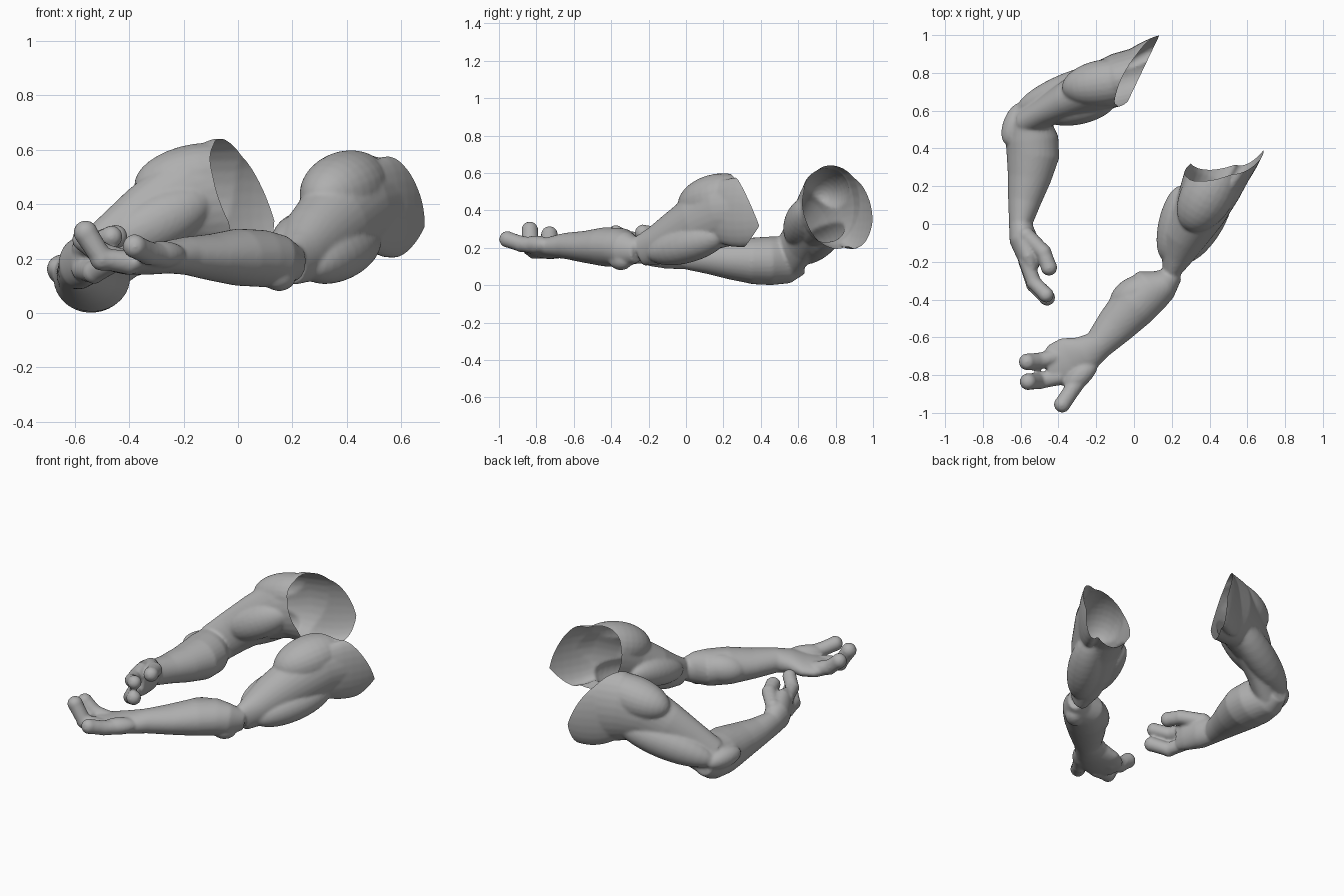
import bpy, bmesh, math
from mathutils import Vector, Matrix

skin = bpy.data.materials.new("grey_skin")
skin.diffuse_color = (0.43, 0.43, 0.43, 1)
UP = Vector((0, 0, 1))


def loft(bm, rings, n=28):
    """Closed tube; each ring is x, y, z, half width, half height."""
    pts = [Vector(r[:3]) for r in rings]
    loops = []
    for i, r in enumerate(rings):
        t = (pts[min(i + 1, len(pts) - 1)] - pts[max(i - 1, 0)]).normalized()
        side = t.cross(UP).normalized()
        up = side.cross(t)
        loops.append([bm.verts.new(pts[i] + side * r[3] * math.cos(a) + up * r[4] * math.sin(a))
                      for a in (2 * math.pi * k / n for k in range(n))])
    for a, b in zip(loops, loops[1:]):
        for k in range(n):
            bm.faces.new((a[k], a[(k + 1) % n], b[(k + 1) % n], b[k]))
    bm.faces.new(loops[0][::-1])
    bm.faces.new(loops[-1])


def muscle(bm, p, q, r, flat=1.0):
    """Ellipsoid stretched between two points."""
    p, q = Vector(p), Vector(q)
    d = q - p
    t = d.normalized()
    side = t.cross(UP).normalized()
    rot = Matrix((side, side.cross(t), t)).transposed().to_4x4()
    m = Matrix.Translation((p + q) / 2) @ rot @ Matrix.Diagonal((r, r * flat, d.length / 2, 1))
    bmesh.ops.create_uvsphere(bm, u_segments=24, v_segments=16, radius=1, matrix=m)


def digit(bm, pts, r):
    """Finger or thumb made of a tube with round joints and tip."""
    loft(bm, [(*p, r, r) for p in pts], 16)
    for p in pts:
        bmesh.ops.create_uvsphere(bm, u_segments=16, v_segments=10, radius=r * 1.04,
                                  matrix=Matrix.Translation(p))


def arm(name, lofts, muscles, digits, cuts):
    bm = bmesh.new()
    for rings in lofts:
        loft(bm, rings)
    for m in muscles:
        muscle(bm, *m)
    for pts, r in digits:
        digit(bm, pts, r)
    bmesh.ops.recalc_face_normals(bm, faces=bm.faces)
    mesh = bpy.data.meshes.new(name)
    bm.to_mesh(mesh)
    bm.free()
    ob = bpy.data.objects.new(name, mesh)
    bpy.context.collection.objects.link(ob)
    # fuse the volumes into one skin
    re = ob.modifiers.new("fuse", 'REMESH')
    re.mode, re.voxel_size = 'VOXEL', 0.009
    sm = ob.modifiers.new("soften", 'SMOOTH')
    sm.factor, sm.iterations = 0.5, 5
    deps = bpy.context.evaluated_depsgraph_get()
    fused = bpy.data.meshes.new_from_object(ob.evaluated_get(deps))
    ob.modifiers.clear()
    # slice the shoulder open, leaving a hollow shell
    bm = bmesh.new()
    bm.from_mesh(fused)
    for co, no in cuts:
        near = {v for v in bm.verts if (v.co - Vector(co)).length < 0.6}
        geom = list(near) + [g for g in bm.edges[:] + bm.faces[:] if all(v in near for v in g.verts)]
        bmesh.ops.bisect_plane(bm, geom=geom, plane_co=co, plane_no=no, clear_outer=True)
    for f in bm.faces:
        f.smooth = True
    bm.to_mesh(fused)
    bm.free()
    ob.data = fused
    fused.materials.clear()
    fused.materials.append(skin)


# bent arm at the back
arm("bent_arm",
    [[(0.25, 0.86, 0.425, .13, .22), (0.06, 0.8, 0.42, .145, .23), (-0.08, 0.765, 0.425, .14, .215),
      (-0.2, 0.72, 0.40, .125, .18), (-0.33, 0.665, 0.33, .105, .145),
      (-0.45, 0.605, 0.235, .085, .13), (-0.55, 0.55, 0.15, .08, .12)],
     [(-0.56, 0.63, 0.14, .065, .08), (-0.555, 0.55, 0.135, .11, .125), (-0.54, 0.45, 0.13, .14, .13),
      (-0.535, 0.36, 0.13, .14, .125), (-0.555, 0.24, 0.135, .115, .105),
      (-0.58, 0.12, 0.145, .088, .085), (-0.6, 0.0, 0.16, .062, .075),
      (-0.585, -0.08, 0.18, .075, .095), (-0.555, -0.18, 0.2, .06, .1),
      (-0.54, -0.24, 0.2, .04, .085)]],
    [((-0.38, 0.715, 0.46), (0.08, 0.78, 0.535), .125, 1.0),     # deltoid
     ((-0.1, 0.66, 0.43), (-0.48, 0.575, 0.24), .09, 1.15),      # biceps
     ((-0.08, 0.82, 0.34), (-0.62, 0.6, 0.15), .09, 1.1),        # triceps
     ((-0.675, 0.42, 0.17), (-0.59, 0.64, 0.14), .06, 1.0),      # elbow
     ((-0.16, 0.77, 0.39), (0.25, 1.0, 0.39), .07, 2.85)],       # back flap
    [([(-0.57, -0.2, 0.16), (-0.53, -0.32, 0.15), (-0.46, -0.39, 0.19)], .042),
     ([(-0.57, -0.2, 0.24), (-0.53, -0.31, 0.25), (-0.465, -0.375, 0.28)], .04),
     ([(-0.57, -0.06, 0.24), (-0.48, -0.15, 0.27), (-0.45, -0.23, 0.28)], .043)],
    [((-0.01, 0.75, 0.42), (.87, -.42, .26)), ((0.135, 1.0, 0.36), (.9, -.43, 0))])

# stretched arm at the front, palm up
arm("stretched_arm",
    [[(0.5, 0.5, 0.41, .17, .19), (0.46, 0.32, 0.4, .175, .195), (0.41, 0.2, 0.39, .16, .185),
      (0.35, 0.07, 0.33, .14, .16), (0.27, -0.06, 0.26, .12, .13),
      (0.23, -0.16, 0.21, .09, .105), (0.2, -0.25, 0.18, .05, .08)],
     [(0.22, -0.26, 0.18, .045, .06), (0.16, -0.32, 0.19, .085, .095), (0.09, -0.35, 0.2, .12, .105),
      (0.0, -0.43, 0.205, .125, .105), (-0.1, -0.54, 0.205, .105, .085),
      (-0.19, -0.64, 0.21, .08, .07), (-0.26, -0.69, 0.205, .1, .06),
      (-0.34, -0.72, 0.19, .125, .05), (-0.41, -0.75, 0.185, .118, .044),
      (-0.46, -0.77, 0.19, .08, .038)]],
    [((0.28, -0.03, 0.41), (0.5, 0.34, 0.51), .14, .95),         # deltoid
     ((0.2, -0.2, 0.22), (0.38, 0.16, 0.36), .1, 1.0),           # biceps
     ((0.25, -0.2, 0.16), (0.5, 0.22, 0.28), .1, 1.0),           # triceps
     ((0.16, -0.19, 0.23), (0.25, 0.2, 0.32), .075, 1.1),        # inner upper arm
     ((0.2, -0.3, 0.13), (0.1, -0.4, 0.14), .055, 1.0),          # elbow
     ((0.12, -0.3, 0.22), (-0.12, -0.44, 0.2), .09, 1.0),        # inner forearm
     ((0.42, 0.06, 0.39), (0.71, 0.53, 0.39), .07, 2.7),         # back flap
     ((-0.2, -0.72, 0.215), (-0.36, -0.88, 0.215), .055, .9)],   # thumb pad
    [([(-0.4, -0.7, 0.185), (-0.5, -0.725, 0.215), (-0.565, -0.73, 0.27)], .044),
     ([(-0.4, -0.81, 0.185), (-0.5, -0.83, 0.2), (-0.56, -0.835, 0.295)], .044),
     ([(-0.27, -0.8, 0.21), (-0.33, -0.88, 0.22), (-0.38, -0.955, 0.245)], .043)],
    [((0.47, 0.31, 0.42), (-.18, .92, .35)), ((0.68, 0.42, 0.37), (-.15, .87, -.48))])
